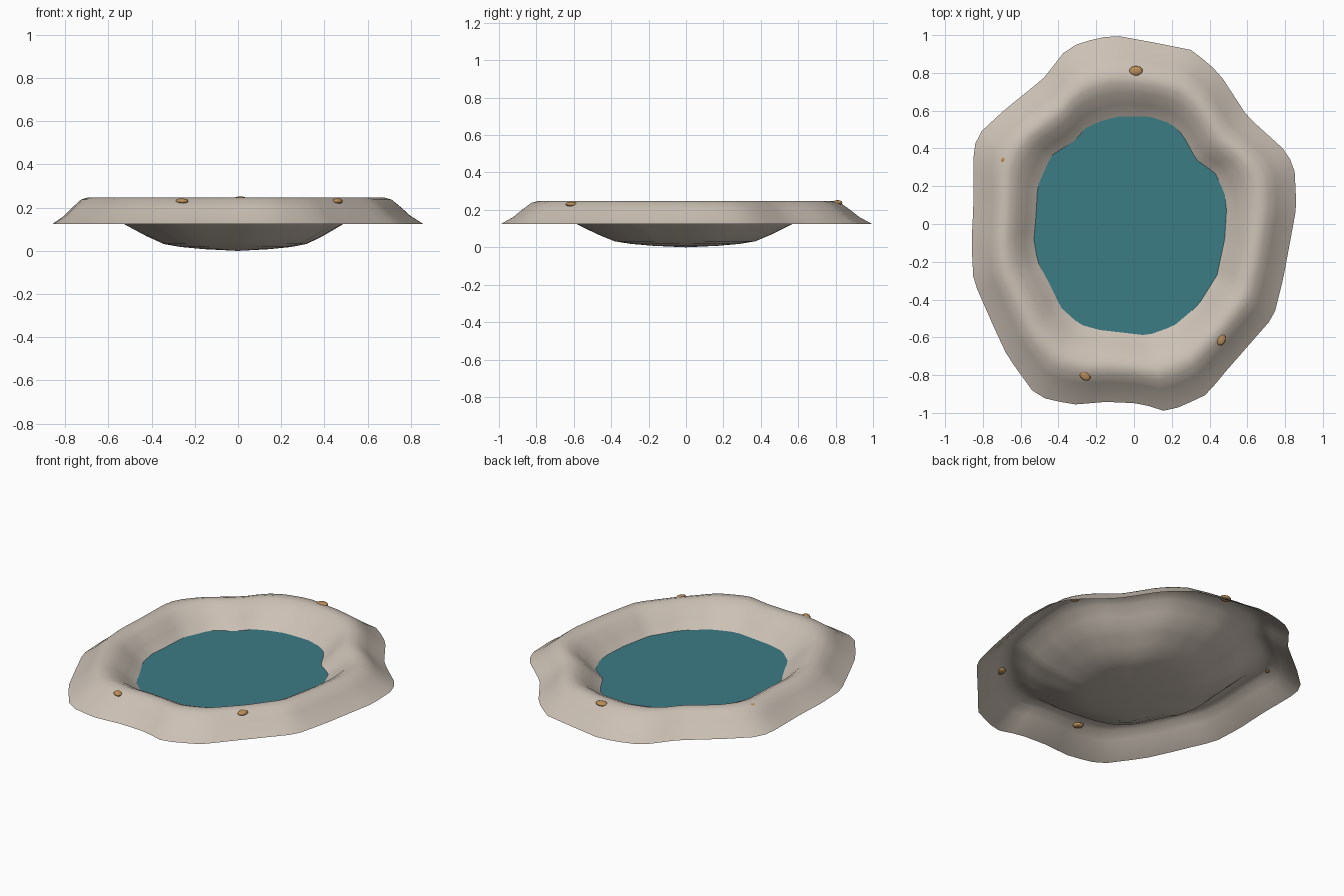
import bpy, bmesh, math
from mathutils import Vector

default = bpy.data.objects.get("Cube")
if default:
    bpy.data.objects.remove(default, do_unlink=True)


def make_material(name, rgb):
    mat = bpy.data.materials.new(name)
    mat.use_nodes = True
    mat.diffuse_color = (*rgb, 1)
    mat.node_tree.nodes["Principled BSDF"].inputs["Base Color"].default_value = (*rgb, 1)
    return mat


stone = make_material("pale stone", (0.60, 0.53, 0.46))
water = make_material("teal water", (0.045, 0.20, 0.235))
pebble_tan = make_material("tan pebble", (0.50, 0.27, 0.10))

# Outlines in hundredths of a unit, counter-clockwise
OUTER = [(86, 9), (85, 29), (81, 38), (60, 57), (45, 80), (31, 92), (11, 96), (-11, 100),
         (-29, 96), (-37, 91), (-48, 77), (-69, 60), (-83, 47), (-85, 38), (-85, 10),
         (-86, -10), (-85, -30), (-74, -55), (-67, -70), (-54, -88), (-46, -93),
         (-28, -96), (-19, -94), (4, -95), (15, -99), (24, -97), (39, -90), (46, -81),
         (60, -65), (74, -49), (79, -29), (84, -2)]
SHORE = [(49, 7), (48, 16), (43, 27), (33, 34), (26, 47), (20, 53), (8, 57), (-8, 57),
         (-19, 54), (-27, 50), (-30, 45), (-44, 36), (-51, 20), (-52, 3), (-53, -8),
         (-51, -20), (-43, -35), (-39, -44), (-29, -53), (-19, -56), (7, -59), (21, -54),
         (34, -43), (44, -27), (48, -8)]
SEGMENTS = 80
LEVEL = 0.125


def radius_at(outline, angle):
    """Distance from the centre to the outline along a direction."""
    d = Vector((math.cos(angle), math.sin(angle)))
    for i, p in enumerate(outline):
        a, b = Vector(p) / 100, Vector(outline[(i + 1) % len(outline)]) / 100
        ca, cb = d.cross(a), d.cross(b)
        if ca <= 0 < cb and (a + b).dot(d) > 0:
            return a.lerp(b, ca / (ca - cb)).length


angles = [math.tau * i / SEGMENTS for i in range(SEGMENTS)]
outer = [radius_at(OUTER, a) for a in angles]
shore = [radius_at(SHORE, a) for a in angles]


def finish(bm, name, mat, smooth=True):
    bmesh.ops.recalc_face_normals(bm, faces=bm.faces)
    if sum(f.normal.z for f in bm.faces) < 0:
        bmesh.ops.reverse_faces(bm, faces=bm.faces)
    mesh = bpy.data.meshes.new(name)
    bm.to_mesh(mesh)
    bm.free()
    mesh.materials.append(mat)
    for face in mesh.polygons:
        face.use_smooth = smooth
    obj = bpy.data.objects.new(name, mesh)
    bpy.context.collection.objects.link(obj)
    return obj


def loft(name, rings, centre_z, mat):
    """Skin rings of (radii, height) outwards from a centre point."""
    bm = bmesh.new()
    centre = bm.verts.new((0, 0, centre_z))
    previous = None
    for radii, z in rings:
        ring = [bm.verts.new((r * math.cos(a), r * math.sin(a), z))
                for r, a in zip(radii, angles)]
        for i in range(SEGMENTS):
            j = (i + 1) % SEGMENTS
            if previous:
                bm.faces.new((previous[i], ring[i], ring[j], previous[j]))
            else:
                bm.faces.new((centre, ring[i], ring[j]))
        previous = ring
    return finish(bm, name, mat)


# Thin basin: bowl below the shore, rounded bank above it, flared skirt outside
bowl = [([s * k for s in shore], z) for k, z in
        ((0.3, 0.008), (0.5, 0.018), (0.65, 0.032), (0.8, 0.068), (0.92, 0.102))]
bank = [([s + (o - s) * t for s, o in zip(shore, outer)], z) for t, z in
        ((0, LEVEL), (0.15, 0.172), (0.3, 0.222), (0.42, 0.244), (0.5, 0.248),
         (0.6, 0.238), (0.72, 0.202), (0.84, 0.162), (1, LEVEL))]
loft("pond_basin", bowl + bank, 0.0, stone)

# Still water surface
loft("water_surface", [(shore, LEVEL + 0.001)], LEVEL + 0.001, water)

# Pebbles half buried in the bank
pebbles = [("back_pebble", 0.01, 0.81, 0.238, 0.036),
           ("front_pebble", -0.26, -0.80, 0.230, 0.034),
           ("front_left_pebble", 0.46, -0.61, 0.230, 0.034),
           ("left_pebble", 0.655, 0.27, 0.232, 0.026),
           ("right_pebble", -0.69, 0.34, 0.236, 0.018)]
for name, x, y, z, size in pebbles:
    bm = bmesh.new()
    bmesh.ops.create_icosphere(bm, subdivisions=2, radius=size)
    obj = finish(bm, name, pebble_tan)
    obj.location = (x, y, z)
    obj.scale = (1, 0.75, 0.4)
    obj.rotation_euler.z = x * 3
